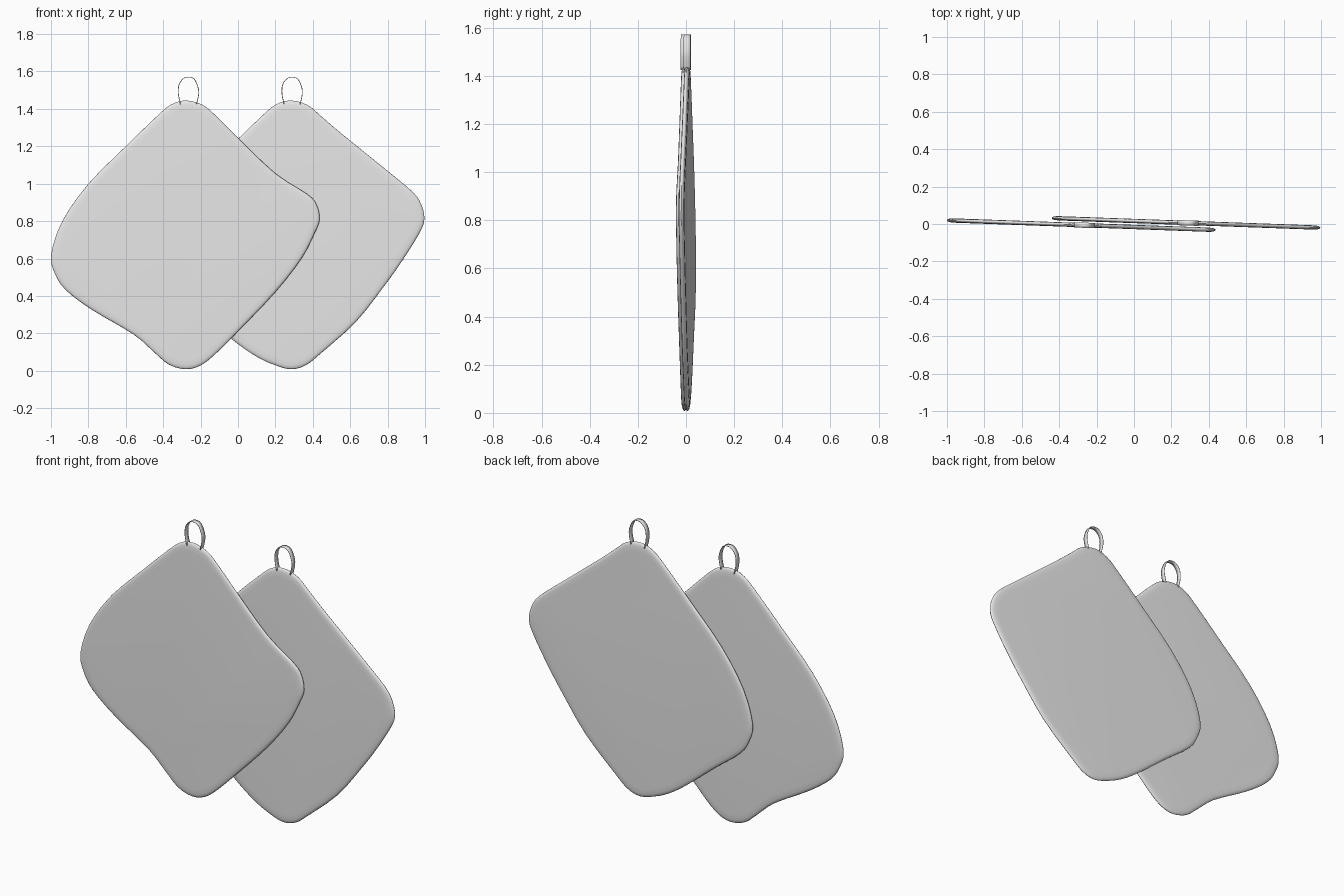
import bpy
import bmesh
import math
from mathutils import Vector

cube = bpy.data.objects.get("Cube")
if cube:
    bpy.data.objects.remove(cube, do_unlink=True)

CENTRE_Z = 0.72
SLANT = math.atan(-0.036)

fabric = bpy.data.materials.new("light grey fabric")
fabric.use_nodes = True
fabric.diffuse_color = (0.8, 0.8, 0.8, 1)
fabric.node_tree.nodes["Principled BSDF"].inputs["Base Color"].default_value = fabric.diffuse_color


def smooth_path(points, closed, steps=3):
    """Catmull-Rom curve through (x, z) points."""
    pts = [Vector(p) for p in points]
    count = len(pts)

    def pick(i):
        return pts[i % count] if closed else pts[max(0, min(count - 1, i))]

    path = []
    for i in range(count if closed else count - 1):
        a, b, c, d = (pick(i + k) for k in (-1, 0, 1, 2))
        for s in range(steps):
            t = s / steps
            path.append(b + (c - a) * t / 2 + (a * 2 - b * 5 + c * 4 - d) * t ** 2 / 2
                        + (b * 3 - a - c * 3 + d) * t ** 3 / 2)
    return path if closed else path + [pts[-1]]


def finish(bm, name, x, y):
    bmesh.ops.recalc_face_normals(bm, faces=bm.faces)
    mesh = bpy.data.meshes.new(name)
    bm.to_mesh(mesh)
    bm.free()
    mesh.materials.append(fabric)
    obj = bpy.data.objects.new(name, mesh)
    bpy.context.collection.objects.link(obj)
    obj.location = (x, y, 0)
    obj.rotation_euler.z = SLANT
    bpy.ops.object.select_all(action="DESELECT")
    obj.select_set(True)
    bpy.context.view_layer.objects.active = obj
    bpy.ops.object.shade_smooth_by_angle(angle=math.radians(50))
    return obj


def bridge(bm, first, second, closed=True):
    count = len(first)
    for i in range(count if closed else count - 1):
        j = (i + 1) % count
        bm.faces.new((first[i], first[j], second[j], second[i]))


def make_pad(name, x, y, outline):
    """Thin cushion with a rounded rim: rings of the outline from front to back."""
    half = [(0.93, 0.0115), (0.97, 0.0105), (0.988, 0.008), (0.997, 0.004)]
    section = [(s, -d) for s, d in half] + [(1, 0)] + half[::-1]
    path = smooth_path(outline, True)
    bm = bmesh.new()
    rings = [[bm.verts.new((p.x * s, d, CENTRE_Z + (p.y - CENTRE_Z) * s)) for p in path]
             for s, d in section]
    for first, second in zip(rings, rings[1:]):
        bridge(bm, first, second)
    bm.faces.new(rings[0])
    bm.faces.new(rings[-1])
    finish(bm, name, x, y)


def make_loop(name, x, y, shift):
    """Hanging loop: a flat ribbon bent into an arch."""
    arch = [(-0.03, 1.425), (-0.042, 1.48), (-0.038, 1.53), (-0.015, 1.562), (0.012, 1.57),
            (0.042, 1.56), (0.062, 1.52), (0.067, 1.48), (0.055, 1.425)]
    path = smooth_path(arch, False)
    bm = bmesh.new()
    edges = [[bm.verts.new((p.x + shift, d, p.y)) for p in path] for d in (-0.014, 0.014)]
    bridge(bm, *edges, closed=False)
    obj = finish(bm, name, x, y)
    solid = obj.modifiers.new("ribbon thickness", "SOLIDIFY")
    solid.thickness = 0.003
    solid.offset = 0


# Outline stretches shared by both pads, anticlockwise from the top
upper_left = [(0, 1.445), (-0.08, 1.422), (-0.16, 1.355), (-0.32, 1.2), (-0.52, 1.0),
              (-0.66, 0.8), (-0.72, 0.62), (-0.7, 0.52), (-0.64, 0.43)]
bottom = [(-0.09, 0.033), (0, 0.008), (0.08, 0.028), (0.16, 0.09)]
right_corner = [(0.69, 0.735), (0.717, 0.81), (0.7, 0.89)]
top_right = [(0.16, 1.365), (0.09, 1.422)]

# Front pad has wavy sides, rear pad straighter ones
front_outline = (upper_left + [(-0.5, 0.325), (-0.28, 0.195), (-0.17, 0.1)] + bottom
                 + [(0.28, 0.21), (0.48, 0.42), (0.62, 0.6)] + right_corner
                 + [(0.65, 0.945), (0.48, 1.055), (0.28, 1.245)] + top_right)
rear_outline = (upper_left + [(-0.48, 0.305), (-0.29, 0.15), (-0.18, 0.075)] + bottom
                + [(0.35, 0.26), (0.5, 0.45), (0.6, 0.59)] + right_corner
                + [(0.65, 0.96), (0.5, 1.085), (0.265, 1.275)] + top_right)

for label, x, y, outline, shift in (("front", -0.28, -0.006, front_outline, 0.003),
                                    ("rear", 0.28, 0.006, rear_outline, -0.003)):
    make_pad(label + "_pad", x, y, outline)
    make_loop(label + "_hanging_loop", x, y, shift)
